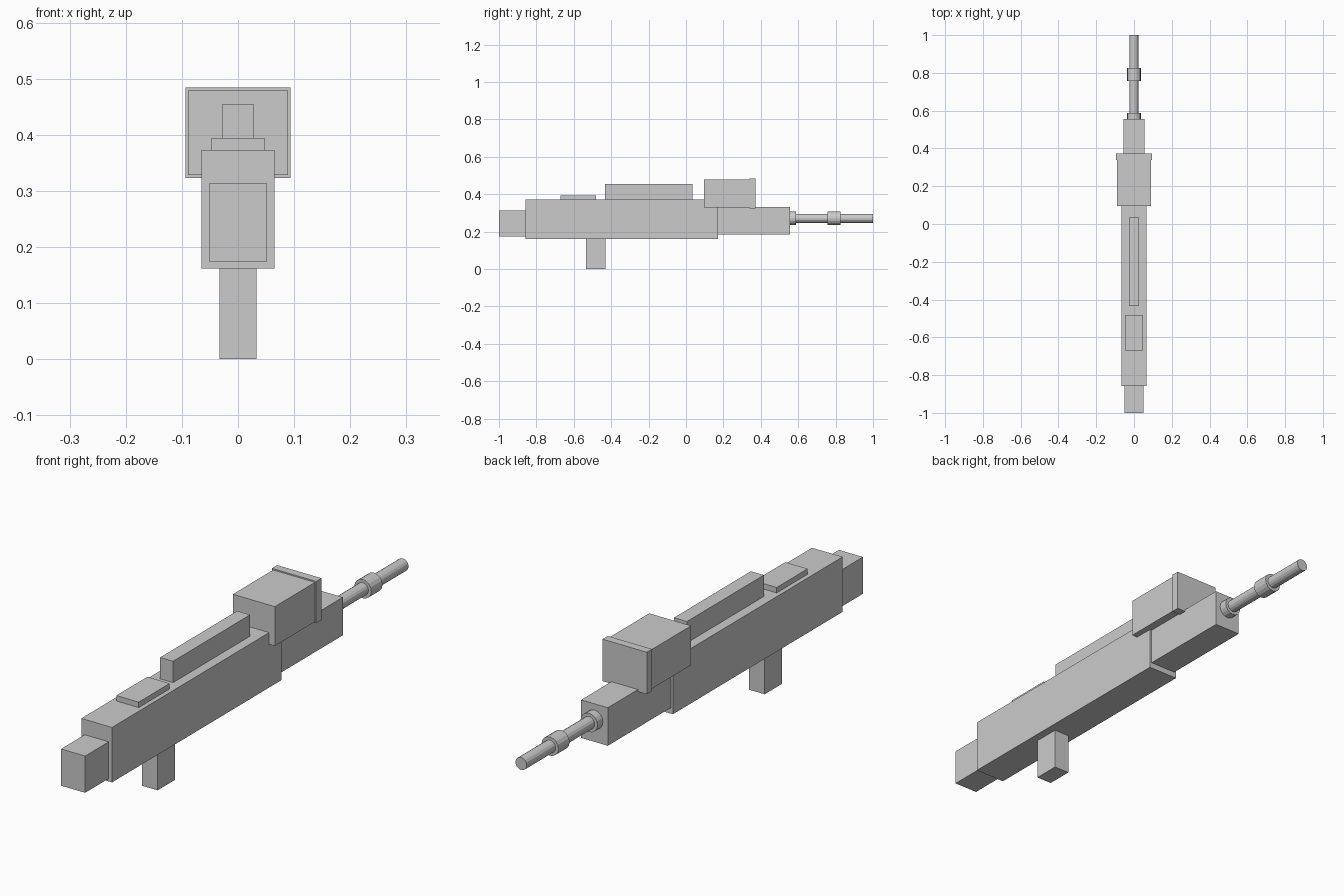
import bpy, math

if "Cube" in bpy.data.objects:
    bpy.data.objects.remove(bpy.data.objects["Cube"])


def box(name, width, y0, y1, z0, z1):
    """Box centred on x = 0, given its y and z extents."""
    bpy.ops.mesh.primitive_cube_add(size=1, location=(0, (y0 + y1) / 2, (z0 + z1) / 2))
    ob = bpy.context.object
    ob.name = name
    ob.scale = (width, y1 - y0, z1 - z0)
    bpy.ops.object.transform_apply(location=False, rotation=False, scale=True)
    return ob


def tube(name, radius, y0, y1, z=0.271, sides=16):
    """Flat-shaded cylinder lying along y."""
    bpy.ops.mesh.primitive_cylinder_add(vertices=sides, radius=radius, depth=y1 - y0,
                                        location=(0, (y0 + y1) / 2, z),
                                        rotation=(math.pi / 2, 0, 0))
    bpy.context.object.name = name


# Main housing with the end block, grip and front section
box("receiver", 0.13, -0.857, 0.172, 0.162, 0.373)
box("end_block", 0.102, -1.0, -0.857, 0.173, 0.314)
box("grip", 0.066, -0.535, -0.43, 0.0, 0.162)
box("handguard", 0.113, 0.172, 0.555, 0.185, 0.331)

# Parts on top
box("top_plate", 0.095, -0.67, -0.482, 0.373, 0.394)
box("top_rail", 0.055, -0.433, 0.034, 0.373, 0.455)
box("sight_housing", 0.178, 0.096, 0.345, 0.328, 0.479)
box("sight_rim", 0.188, 0.34, 0.372, 0.323, 0.484)

# Barrel and its collars
tube("barrel", 0.024, 0.54, 1.0)
for i, (a, b) in enumerate([(0.55, 0.588), (0.757, 0.825)]):
    tube(f"barrel_collar_{i + 1}", 0.036, a, b)
